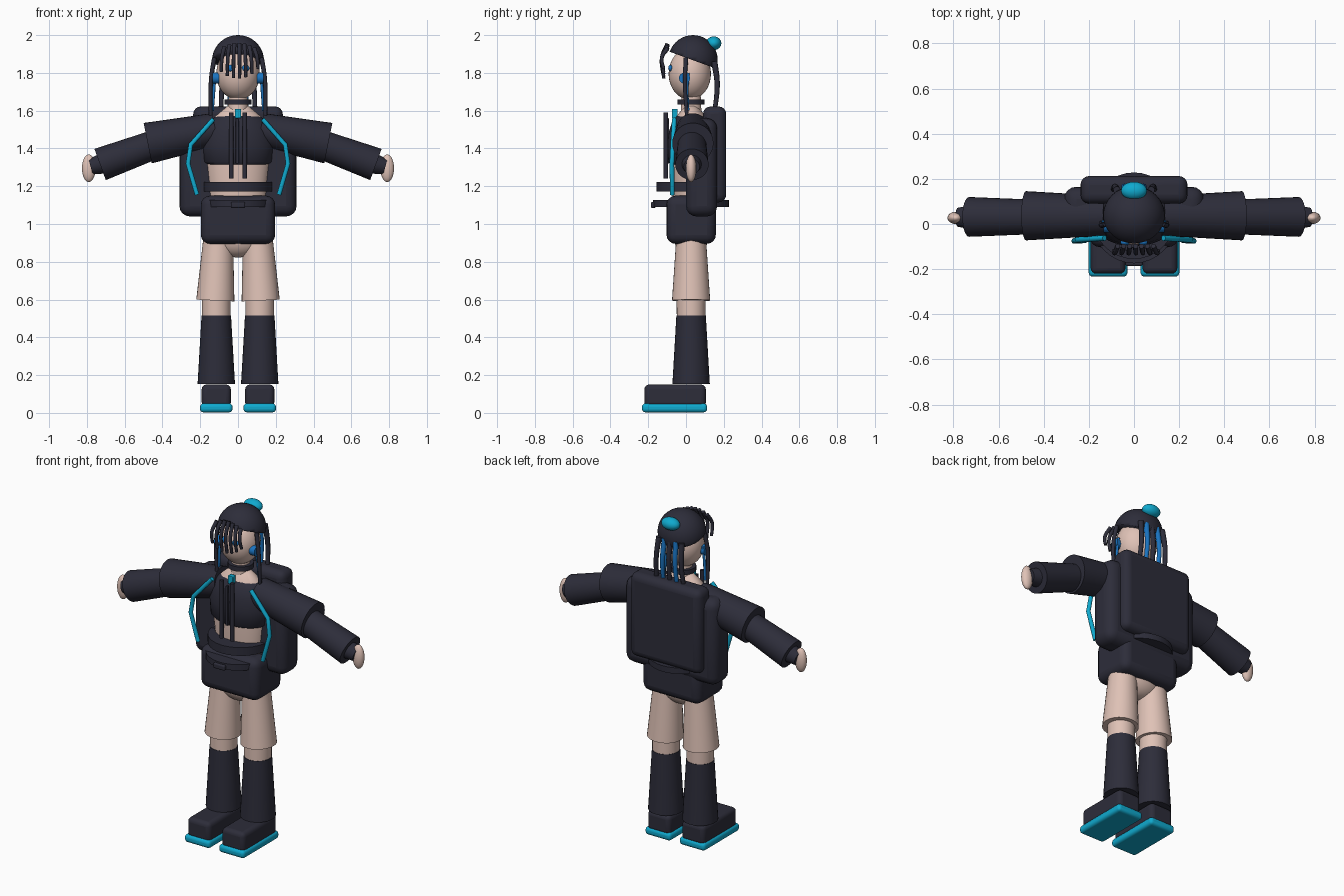
import bpy, bmesh, math
from mathutils import Vector

cube = bpy.data.objects.get("Cube")
if cube:
    bpy.data.objects.remove(cube, do_unlink=True)


def material(name, rgb):
    m = bpy.data.materials.new(name)
    m.use_nodes = True
    m.diffuse_color = (*rgb, 1)
    m.node_tree.nodes["Principled BSDF"].inputs["Base Color"].default_value = (*rgb, 1)
    return m


DARK = material("charcoal cloth", (0.026, 0.026, 0.042))
SKIN = material("skin", (0.74, 0.54, 0.47))
CYAN = material("cyan", (0.005, 0.4, 0.62))
BLUE = material("blue", (0.01, 0.17, 0.52))
BODY_Y = 0.027  # depth of the body axis


def finish(name, mat, angle=40):
    ob = bpy.context.object
    ob.name = name
    ob.data.materials.clear()
    ob.data.materials.append(mat)
    bpy.ops.object.transform_apply(location=False, rotation=False, scale=True)
    bpy.ops.object.shade_smooth_by_angle(angle=math.radians(angle))
    return ob


def ball(name, mat, loc, size):
    bpy.ops.mesh.primitive_uv_sphere_add(segments=32, ring_count=20, radius=1, location=loc)
    bpy.context.object.scale = size
    return finish(name, mat)


def cone(name, mat, a, b, ra, rb, depth=1):
    """Tapered tube from a to b; depth squashes it along y."""
    a, b = Vector(a), Vector(b)
    d = b - a
    bpy.ops.mesh.primitive_cone_add(vertices=32, radius1=ra, radius2=rb, depth=d.length,
                                    location=(a + b) / 2)
    ob = bpy.context.object
    ob.rotation_euler = (0, math.atan2(d.x, d.z), 0)
    ob.scale = (1, depth, 1)
    return finish(name, mat)


def box(name, mat, lo, hi, bevel):
    lo, hi = Vector(lo), Vector(hi)
    bpy.ops.mesh.primitive_cube_add(size=1, location=(lo + hi) / 2)
    bpy.context.object.scale = hi - lo
    ob = finish(name, mat)
    mod = ob.modifiers.new("rounding", "BEVEL")
    mod.width, mod.segments = bevel, 4
    return ob


def strand(name, mat, points, radius, tip=1.0, smooth=True):
    cu = bpy.data.curves.new(name, "CURVE")
    cu.dimensions = "3D"
    cu.bevel_depth, cu.bevel_resolution = radius, 3
    cu.use_fill_caps = True
    cu.resolution_u = 8
    sp = cu.splines.new("BEZIER" if smooth else "POLY")
    pts = sp.bezier_points if smooth else sp.points
    pts.add(len(points) - 1)
    for i, (p, co) in enumerate(zip(pts, points)):
        p.co = co if smooth else (*co, 1)
        p.radius = 1 + (tip - 1) * i / (len(points) - 1)
        if smooth:
            p.handle_left_type = p.handle_right_type = "AUTO"
    cu.materials.append(mat)
    ob = bpy.data.objects.new(name, cu)
    bpy.context.collection.objects.link(ob)
    return ob


def lathe(name, mat, profile, depth):
    """Round body from (radius, z) pairs, squashed along y."""
    bm = bmesh.new()
    n = 40
    rings = [[bm.verts.new((r * math.cos(i * math.tau / n), r * depth * math.sin(i * math.tau / n), z))
              for i in range(n)] for r, z in profile]
    for low, high in zip(rings, rings[1:]):
        for i in range(n):
            j = (i + 1) % n
            bm.faces.new((low[i], low[j], high[j], high[i]))
    bm.faces.new(rings[0][::-1])
    bm.faces.new(rings[-1])
    me = bpy.data.meshes.new(name)
    bm.to_mesh(me)
    bm.free()
    ob = bpy.data.objects.new(name, me)
    bpy.context.collection.objects.link(ob)
    ob.location.y = BODY_Y
    bpy.context.view_layer.objects.active = ob
    bpy.ops.object.select_all(action="DESELECT")
    ob.select_set(True)
    return finish(name, mat, 45)


# Head, hair cap and bun
ball("head", SKIN, (0, 0.02, 1.795), (0.115, 0.112, 0.137))
cap = ball("hair_cap", DARK, (0, 0.037, 1.867), (0.137, 0.131, 0.133))
bm = bmesh.new()
bm.from_mesh(cap.data)
tilt = math.radians(20)
cut = bmesh.ops.bisect_plane(bm, geom=bm.verts[:] + bm.edges[:] + bm.faces[:], plane_co=(0, 0, 0),
                             plane_no=(0, math.sin(tilt), math.cos(tilt)), clear_inner=True)
bmesh.ops.holes_fill(bm, edges=[e for e in bm.edges if e.is_boundary])
bm.to_mesh(cap.data)
bm.free()
ball("hair_bun", CYAN, (0, 0.147, 1.957), (0.057, 0.04, 0.036))

# Fringe strands
for i in range(7):
    x = -0.085 + 0.031 * i
    rise = 2.5 * x * x
    strand(f"fringe_{i}", DARK, [(x * 0.85, -0.098, 1.955 - rise), (x, -0.128, 1.88),
                                 (x * 1.05, -0.118, 1.77 + 2 * rise)], 0.0115, 0.75)

# Back hair strands, alternating colours
for i in range(-2, 3):
    strand(f"back_hair_{i + 2}", BLUE if i % 2 else DARK,
           [(i * 0.038, 0.15, 1.86), (i * 0.042, 0.165, 1.74), (i * 0.046, 0.15, 1.58)], 0.0165, 0.7)

# Neck, choker and collar tag
cone("neck", SKIN, (0, BODY_Y, 1.56), (0, BODY_Y, 1.7), 0.056, 0.05)
cone("choker", DARK, (0, BODY_Y, 1.632), (0, BODY_Y, 1.66), 0.072, 0.072)
box("collar_tag", CYAN, (-0.017, -0.075, 1.56), (0.017, -0.045, 1.61), 0.004)

# Torso
lathe("torso", SKIN, [(0.15, 1.1), (0.155, 1.2), (0.17, 1.34), (0.16, 1.48), (0.12, 1.57),
                      (0.055, 1.625)], 0.64)
lathe("jacket", DARK, [(0.165, 1.315), (0.183, 1.33), (0.19, 1.42), (0.178, 1.49), (0.15, 1.545),
                       (0.115, 1.572)], 0.66)
box("zip", DARK, (-0.012, -0.106, 1.32), (0.004, -0.09, 1.56), 0.003)

# Belts and buckle
cone("upper_belt", DARK, (0, BODY_Y, 1.172), (0, BODY_Y, 1.222), 0.182, 0.182, 1.0)
cone("lower_belt", DARK, (0, BODY_Y, 1.09), (0, BODY_Y, 1.126), 0.19, 0.19, 1.06)
box("buckle", DARK, (-0.038, -0.186, 1.085), (0.038, -0.16, 1.117), 0.008)

# Shorts and hips
box("shorts", DARK, (-0.197, -0.103, 0.895), (0.197, 0.158, 1.15), 0.048)
ball("hips", SKIN, (0, BODY_Y, 0.93), (0.15, 0.09, 0.107))

# Backpack
box("backpack_body", DARK, (-0.31, 0.0, 1.04), (0.31, 0.165, 1.56), 0.055)
box("backpack_pocket", DARK, (-0.237, 0.09, 1.115), (0.237, 0.213, 1.622), 0.04)

# Paired parts
for side, s in (("left", 1), ("right", -1)):
    ball(f"{side}_eye", BLUE, (s * 0.04, -0.082, 1.825), (0.02, 0.012, 0.017))
    cone(f"{side}_ear_disc", BLUE, (s * 0.1, -0.008, 1.772), (s * 0.135, -0.008, 1.772), 0.029, 0.029)
    strand(f"{side}_side_lock", DARK, [(s * 0.125, 0.0, 1.88), (s * 0.143, -0.006, 1.76),
                                       (s * 0.145, 0.005, 1.56)], 0.0125, 0.8)
    strand(f"{side}_blue_lock", BLUE, [(s * 0.122, 0.012, 1.8), (s * 0.127, 0.006, 1.72),
                                       (s * 0.136, 0.01, 1.6)], 0.008)
    strand(f"{side}_drawstring", DARK, [(s * 0.036, -0.106, 1.59), (s * 0.036, -0.106, 1.24)],
           0.0125, smooth=False)
    strand(f"{side}_pack_strap", CYAN, [(s * 0.13, -0.062, 1.555), (s * 0.25, -0.07, 1.42),
                                        (s * 0.265, -0.075, 1.32), (s * 0.217, -0.072, 1.155)],
           0.0125, smooth=False)

    # Arms
    cone(f"{side}_upper_sleeve", DARK, (s * 0.12, 0.035, 1.5), (s * 0.478, 0.038, 1.428), 0.088, 0.109)
    cone(f"{side}_lower_sleeve", DARK, (s * 0.43, 0.033, 1.425), (s * 0.73, 0.03, 1.315), 0.076, 0.088)
    cone(f"{side}_cuff", DARK, (s * 0.7, 0.03, 1.325), (s * 0.78, 0.03, 1.303), 0.058, 0.042)
    ball(f"{side}_hand", SKIN, (s * 0.79, 0.027, 1.295), (0.036, 0.027, 0.073))

    # Legs
    cone(f"{side}_thigh", SKIN, (s * 0.12, BODY_Y, 0.595), (s * 0.102, BODY_Y, 0.98), 0.101, 0.075)
    cone(f"{side}_shin", SKIN, (s * 0.115, BODY_Y, 0.3), (s * 0.115, BODY_Y, 0.64), 0.074, 0.077)
    cone(f"{side}_sock", DARK, (s * 0.115, BODY_Y, 0.153), (s * 0.115, BODY_Y, 0.515), 0.099, 0.078)

    # Shoes
    x0, x1 = sorted((s * 0.038, s * 0.192))
    box(f"{side}_shoe", DARK, (x0, -0.22, 0.03), (x1, 0.105, 0.15), 0.025)
    box(f"{side}_sole", CYAN, (x0 - 0.009, -0.233, 0.003), (x1 + 0.009, 0.112, 0.05), 0.018)
